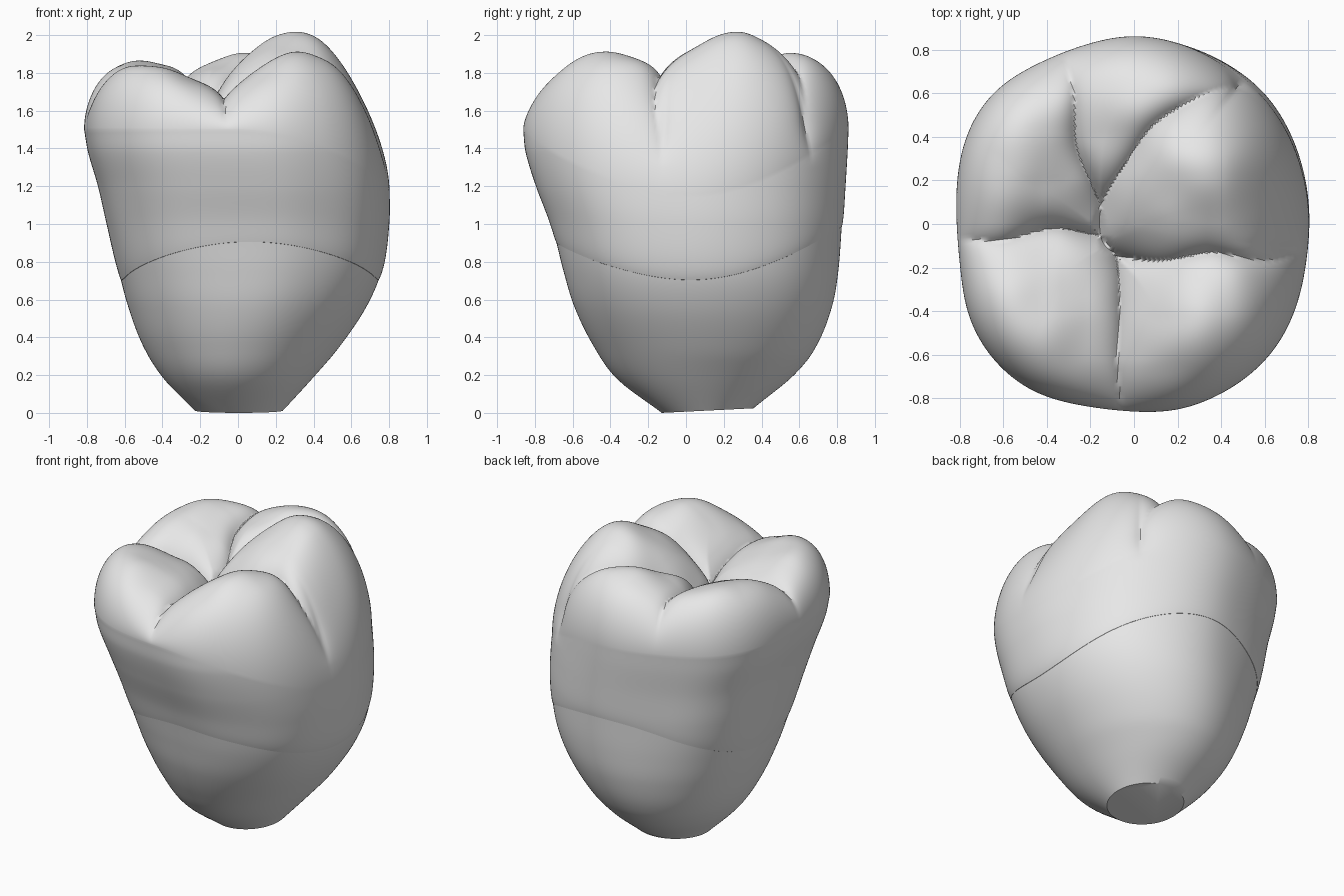
import bpy, math
from mathutils import Vector, noise

if "Cube" in bpy.data.objects:
    bpy.data.objects.remove(bpy.data.objects["Cube"], do_unlink=True)

SEG = 320
TOP = 105
MIDDLE = Vector((-0.03, 0, 0))

# Body profile: height, min x, max x, min y, max y
PROFILE = [
    (0.00, -0.23, 0.24, -0.13, 0.36),
    (0.18, -0.40, 0.40, -0.37, 0.57),
    (0.36, -0.51, 0.55, -0.50, 0.70),
    (0.56, -0.585, 0.685, -0.60, 0.78),
    (0.75, -0.635, 0.765, -0.66, 0.815),
    (1.00, -0.69, 0.80, -0.725, 0.835),
    (1.20, -0.735, 0.80, -0.80, 0.847),
    (1.38, -0.787, 0.785, -0.855, 0.858),
    (1.50, -0.808, 0.77, -0.868, 0.863),
]

# Crown outline against a plain ellipse, every 15 degrees from +x
OUTLINE = [1, 0.995, 1, 1.01, 1, 1, 1, 0.98, 1, 1.06, 1.065, 1.03,
           1, 1.005, 1.06, 1.07, 1.05, 0.99, 0.98, 1.025, 1.04, 1.07, 1.05, 1.01]

# Cusps: centre x, centre y, height, steepness
CUSPS = [
    (-0.65, 0.45, 1.89, 0.65),
    (0.14, 0.63, 1.91, 0.7),
    (0.42, 0.22, 2.04, 1.1),
    (0.45, -0.45, 1.94, 0.85),
    (-0.60, -0.52, 1.87, 0.7),
]


def smooth(a, b, x):
    t = min(1, max(0, (x - a) / (b - a)))
    return t * t * (3 - 2 * t)


def extents(z):
    """Catmull-Rom interpolation of the body profile."""
    last = len(PROFILE) - 1
    i = max(k for k in range(last) if PROFILE[k][0] <= max(z, 0))
    p0, p1, p2, p3 = (PROFILE[min(last, max(0, i + d))] for d in (-1, 0, 1, 2))
    step = p2[0] - p1[0]
    t = (z - p1[0]) / step
    out = []
    for k in range(1, 5):
        m1 = (p2[k] - p0[k]) / (p2[0] - p0[0]) * step
        m2 = (p3[k] - p1[k]) / (p3[0] - p1[0]) * step
        out.append((2*t**3 - 3*t*t + 1) * p1[k] + (t**3 - 2*t*t + t) * m1
                   + (3*t*t - 2*t**3) * p2[k] + (t**3 - t*t) * m2)
    return out


def outline(a):
    """Smooth periodic reading of the outline table (cubic B-spline)."""
    n = len(OUTLINE)
    i, t = divmod(a / (2 * math.pi) * n, 1)
    q = [OUTLINE[(int(i) + d) % n] for d in (-1, 0, 1, 2)]
    return ((1 - t)**3 * q[0] + (3*t**3 - 6*t*t + 4) * q[1]
            + (3*t + 3*t*t - 3*t**3 + 1) * q[2] + t**3 * q[3]) / 6


def body_point(z, a, scale=1.0):
    """Cross-section at one height and angle: oval below, outlined above."""
    x0, x1, y0, y1 = extents(z)
    c, s = math.cos(a), math.sin(a)
    ax, ay = (x1 - x0) / 2, (y1 - y0) / 2
    r = scale / math.hypot(c / ax, s / ay)
    r *= 1 + (outline(a) - 1) * smooth(0.1, 1.1, z)
    return Vector(((x0 + x1) / 2 + r * c, (y0 + y1) / 2 + r * s, z))


def cusp_height(x, y):
    """Tallest cusp at a spot, and its lead over the next one."""
    hs = sorted(h - k * ((x - cx) ** 2 + (y - cy) ** 2) for cx, cy, h, k in CUSPS)
    return hs[-1], hs[-1] - hs[-2]


def neck_height(a):
    return 0.82 - 0.12 * math.cos(2 * a) + 0.04 * math.sin(a)


def slope(a):
    """How far the wall leans inward: strongest on the tall side."""
    return max(0, math.cos(a)) ** 2


def rim_height(a):
    return 1.5 - 0.35 * slope(a)


def outer_strength(a):
    return smooth(0, 0.5, math.cos(a))


def side_groove(p, a, fade=1.0):
    """Press the outer grooves into the wall."""
    rim = body_point(rim_height(a), a)
    lead = cusp_height(rim.x, rim.y)[1]
    cut = 0.05 * math.exp(-lead / 0.05) * outer_strength(a)
    cut *= fade * smooth(1.3, 1.55, p.z)
    return Vector((p.x * (1 - cut), p.y * (1 - cut), p.z))


def crown_top(s, a):
    rim = body_point(rim_height(a), a)
    p = MIDDLE.lerp(rim, s)
    spot = Vector((p.x * 3, p.y * 3, 0.5))
    bend = 0.06 * (1 - s ** 4)
    h, lead = cusp_height(p.x + bend * noise.noise(spot),
                          p.y + bend * noise.noise(spot + Vector((9, 4, 2))))
    h += 0.025 * (1 - s ** 2) * noise.noise(spot * 1.6)
    h -= 0.055 * math.exp(-lead / 0.05) * (1 - 0.7 * s ** 3)
    # marginal ridges close the fissures off before the wall
    h += 0.04 * math.exp(-lead / 0.2) * smooth(0.4, 0.85, s) * (1 - outer_strength(a))
    power = 7.5 - 4.8 * slope(a)
    p.z = rim.z + (h - rim.z) * math.sqrt(1 - s ** power)
    return side_groove(p, a, s ** 6)


def loft(name, rings, mat, cap_start, cap_end):
    verts = [p for ring in rings for p in ring]
    faces = []
    for r in range(len(rings) - 1):
        for i in range(SEG):
            j = (i + 1) % SEG
            faces.append((r*SEG + i, r*SEG + j, (r+1)*SEG + j, (r+1)*SEG + i))
    if cap_start:
        faces.append(tuple(reversed(range(SEG))))
    if cap_end:
        base = (len(rings) - 1) * SEG
        faces.append(tuple(range(base, base + SEG)))
    me = bpy.data.meshes.new(name)
    me.from_pydata(verts, [], faces)
    me.materials.append(mat)
    ob = bpy.data.objects.new(name, me)
    bpy.context.collection.objects.link(ob)
    bpy.ops.object.select_all(action='DESELECT')
    ob.select_set(True)
    bpy.context.view_layer.objects.active = ob
    bpy.ops.object.shade_smooth_by_angle(angle=math.radians(38))


mat = bpy.data.materials.new("light grey")
mat.use_nodes = True
grey = (0.8, 0.8, 0.8, 1)
mat.diffuse_color = grey
mat.node_tree.nodes["Principled BSDF"].inputs["Base Color"].default_value = grey

angles = [2 * math.pi * i / SEG for i in range(SEG)]

# Root stump: flat, slightly tilted base up to just inside the crown edge
root_rings = []
for k in range(33):
    ring = []
    for a in angles:
        p = body_point((neck_height(a) + 0.02) * k / 32, a, 0.99)
        p.z += 0.05 * max(0, p.y + 0.13) * max(0, 1 - p.z / 0.3)
        ring.append(p)
    root_rings.append(ring)
loft("root", root_rings, mat, True, False)

# Crown: tucked lower lip, bulging sides, then the chewing surface
crown_rings = [[body_point(neck_height(a), a, 0.975) for a in angles]]
for k in range(41):
    t = k / 40
    lip = 1 - 0.008 * (1 - t) ** 12
    ring = []
    for a in angles:
        low = neck_height(a) + 0.006
        ring.append(side_groove(body_point(low + (rim_height(a) - low) * t, a, lip), a))
    crown_rings.append(ring)
for k in range(1, TOP):
    s = math.cos(k / TOP * math.pi / 2)
    crown_rings.append([crown_top(s, a) for a in angles])
loft("crown", crown_rings, mat, False, True)
